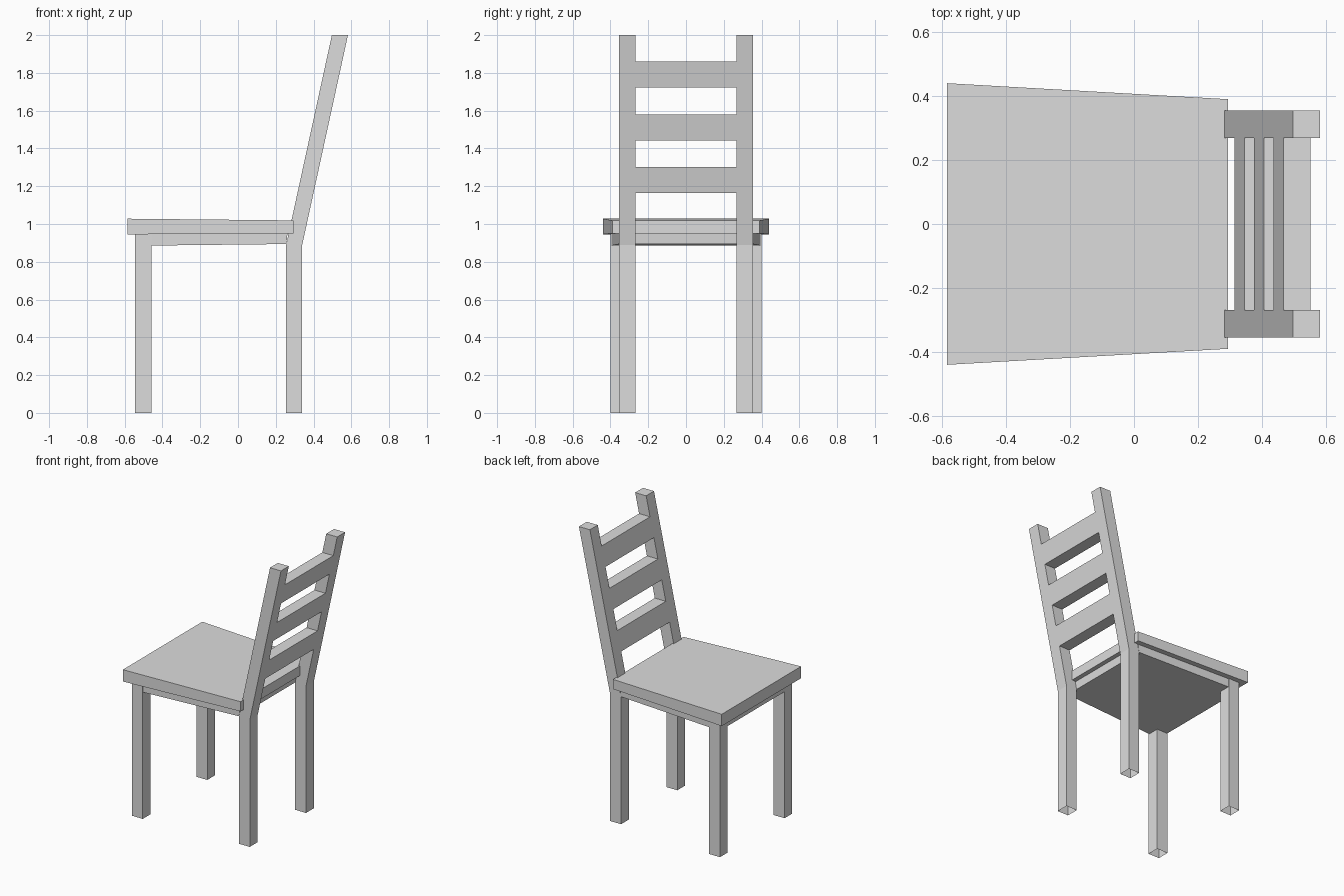
import bpy
import bmesh

if "Cube" in bpy.data.objects:
    bpy.data.objects.remove(bpy.data.objects["Cube"], do_unlink=True)

grey = bpy.data.materials.new("light grey")
grey.use_nodes = True
COLOUR = (0.72, 0.72, 0.72, 1)
grey.diffuse_color = COLOUR
grey.node_tree.nodes["Principled BSDF"].inputs["Base Color"].default_value = COLOUR


def prism(name, profile, near, far, open_bottom=False):
    """Join an x-z profile at y = near(x) to the same profile at y = far(x)."""
    bm = bmesh.new()
    a = [bm.verts.new((x, near(x), z)) for x, z in profile]
    b = [bm.verts.new((x, far(x), z)) for x, z in profile]
    bm.faces.new(a)
    bm.faces.new(b[::-1])
    n = len(profile)
    for i in range(n):
        j = (i + 1) % n
        bm.faces.new((a[j], a[i], b[i], b[j]))
    bmesh.ops.recalc_face_normals(bm, faces=bm.faces)
    if open_bottom:
        floor = [f for f in bm.faces if all(v.co.z < 0.001 for v in f.verts)]
        bmesh.ops.delete(bm, geom=floor, context="FACES_ONLY")
    mesh = bpy.data.meshes.new(name)
    bm.to_mesh(mesh)
    bm.free()
    mesh.materials.append(grey)
    obj = bpy.data.objects.new(name, mesh)
    bpy.context.collection.objects.link(obj)
    return obj


def tapered(name, profile, front_half, back_half):
    """Slab whose half width changes linearly from front to back."""
    x0 = min(x for x, z in profile)
    x1 = max(x for x, z in profile)

    def half(x):
        return front_half + (back_half - front_half) * (x - x0) / (x1 - x0)
    return prism(name, profile, lambda x: -half(x), half)


LEG = 0.085              # leg thickness
BACK_X = 0.255           # front face of the back legs
KINK_Z, TOP_Z = 0.89, 2.0
LEAN = 0.242 / (TOP_Z - KINK_Z)


def post_x(z):
    return BACK_X + LEAN * (z - KINK_Z)


# Seat and the frame beneath it
tapered("seat", [(-0.585, 0.945), (0.293, 0.951), (0.293, 1.019), (-0.585, 1.028)],
        0.44, 0.39)
tapered("seat_frame", [(-0.542, 0.885), (0.257, 0.894), (0.262, 0.953), (-0.542, 0.948)],
        0.40, 0.355)

# Legs, with the back pair bending into the backrest posts
for side, s in (("left", 1), ("right", -1)):
    prism("front_leg_" + side,
          [(-0.544, 0), (-0.544 + LEG, 0), (-0.544 + LEG, 0.947), (-0.544, 0.947)],
          lambda x: s * 0.40, lambda x: s * (0.40 - LEG), open_bottom=True)
    prism("back_leg_and_post_" + side,
          [(BACK_X, 0), (BACK_X + LEG, 0), (BACK_X + LEG, KINK_Z),
           (post_x(TOP_Z) + LEG, TOP_Z), (post_x(TOP_Z), TOP_Z), (BACK_X, KINK_Z)],
          lambda x: s * 0.355, lambda x: s * 0.268, open_bottom=True)

# Leaning backrest slats
for i in range(3):
    low = 1.163 + 0.28 * i
    high = low + 0.138
    prism("back_slat_%d" % (i + 1),
          [(post_x(low), low), (post_x(low) + LEG, low),
           (post_x(high) + LEG, high), (post_x(high), high)],
          lambda x: -0.268, lambda x: 0.268)
